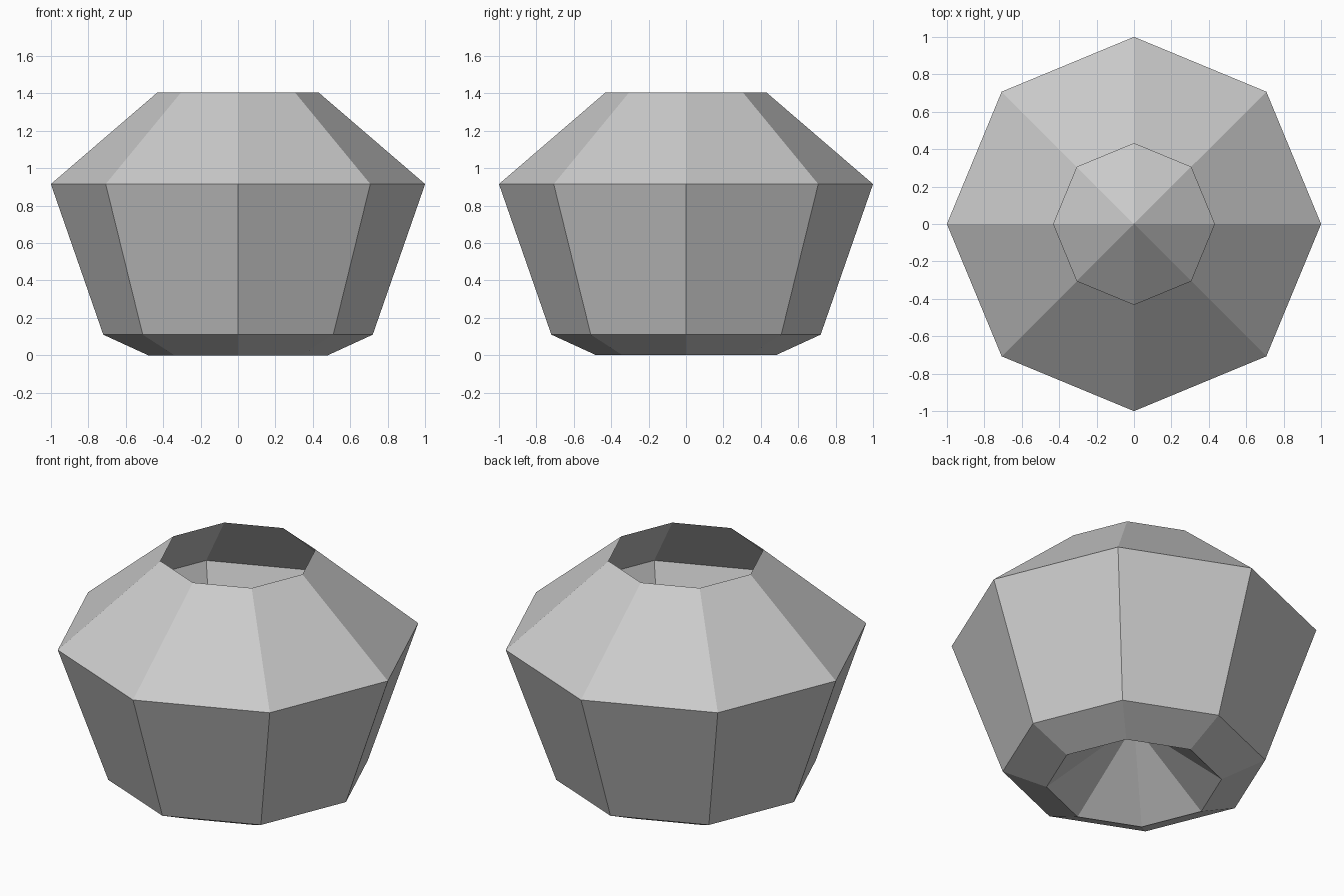
import bpy
import bmesh
from math import cos, sin, tau

cube = bpy.data.objects.get("Cube")
if cube:
    bpy.data.objects.remove(cube, do_unlink=True)

SIDES = 8
PUNT_HEIGHT = 0.37
# (radius, height) from the foot up to the open rim
PROFILE = [(0.48, 0), (0.72, 0.11), (1, 0.915), (0.43, 1.405)]

# Single plain clay colour
clay = bpy.data.materials.new("light_grey")
clay.use_nodes = True
colour = (0.6, 0.6, 0.6, 1)
clay.diffuse_color = colour
clay.node_tree.nodes["Principled BSDF"].inputs["Base Color"].default_value = colour


def add_ring(bm, radius, height):
    angles = [tau * i / SIDES for i in range(SIDES)]
    return [bm.verts.new((radius * cos(a), radius * sin(a), height)) for a in angles]


bm = bmesh.new()
rings = [add_ring(bm, r, z) for r, z in PROFILE]

# Faceted thin wall, open at the top
for low, high in zip(rings, rings[1:]):
    for i in range(SIDES):
        j = (i + 1) % SIDES
        bm.faces.new((low[i], low[j], high[j], high[i]))

# Base pushed up into a hollow cone
apex = bm.verts.new((0, 0, PUNT_HEIGHT))
foot = rings[0]
for i in range(SIDES):
    bm.faces.new((apex, foot[(i + 1) % SIDES], foot[i]))

mesh = bpy.data.meshes.new("faceted_pot")
bm.to_mesh(mesh)
bm.free()
mesh.materials.append(clay)
pot = bpy.data.objects.new("faceted_pot", mesh)
bpy.context.collection.objects.link(pot)
